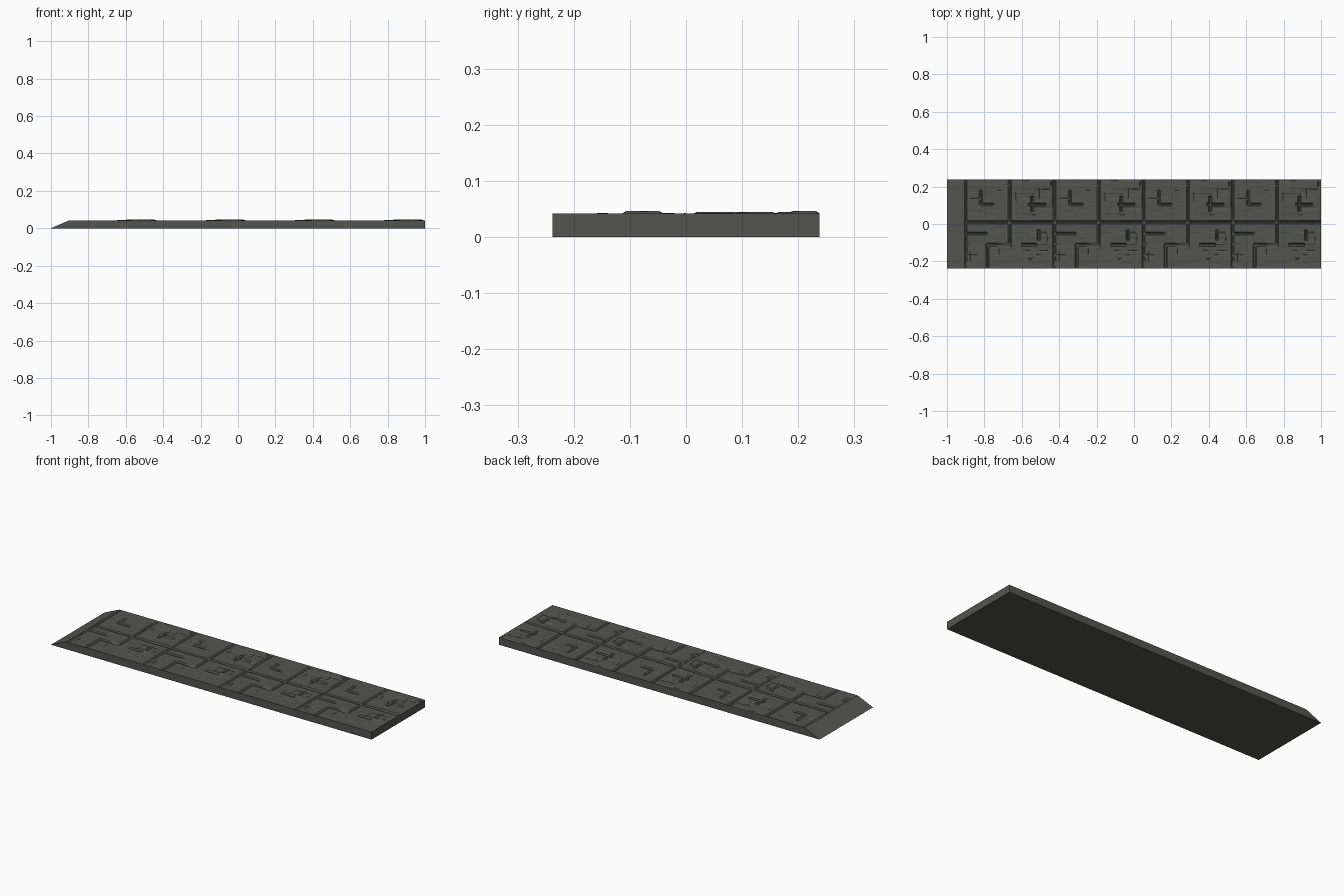
import bpy, bmesh, random

if "Cube" in bpy.data.objects:
    bpy.data.objects.remove(bpy.data.objects["Cube"])

random.seed(7)
N, TILES = 80, 4                 # cells per square tile, tiles along the slab
X0, X1, HALF_Y, RIM = -0.905, 1.0, 0.238, 0.042

stone = bpy.data.materials.new("dark stone")
stone.diffuse_color = (0.088, 0.088, 0.079, 1)
stone.use_nodes = True
stone.node_tree.nodes["Principled BSDF"].inputs["Base Color"].default_value = stone.diffuse_color

# Carved tile: rectangles (u0, v0, u1, v1, height in mm), v measured from the back
plates = [(41, 0, 79, 38, 42), (44, 3, 62, 12, 44), (52, 1, 77, 8, 46), (60, 14, 77, 24, 44),
          (46, 18, 59, 30, 44), (62, 27, 78, 37, 44), (41, 39, 79, 60, 42),
          (58, 48, 74, 58, 46), (46, 62, 60, 72, 42)]
grooves = [(0, 38, 80, 39), (40, 0, 41, 58), (20, 58, 41, 59), (20, 58, 21, 80),
           (0, 48, 20, 49), (0, 0, 1, 80), (14, 10, 15, 22), (14, 22, 26, 23),
           (58, 22, 72, 23), (60, 16, 61, 28), (52, 58, 64, 59), (66, 46, 67, 54)]
H = [[0.041] * (N + 1) for _ in range(N + 1)]


def stamp(u0, v0, u1, v1, f):
    for u in range(max(u0, 0), min(u1, N) + 1):
        for v in range(max(v0, 0), min(v1, N) + 1):
            H[u][v] = f(H[u][v])


for *r, h in plates:
    stamp(*r, lambda z, h=h: h / 1000)
# weathered slivers and short chiselled lines
for i in range(110):
    u, v = random.randrange(N), random.randrange(N)
    d = random.choice((-0.0008, -0.0005, 0.0004))
    stamp(u, v, u + random.randint(3, 10), v + random.randint(0, 3), lambda z: z + d)
for i in range(14):
    u, v, n = random.randrange(N), random.randrange(N), random.randint(4, 9)
    w, t = (n, 0) if i % 3 else (0, n)
    stamp(u, v, u + w, v + t, lambda z: z - 0.003)
for r in grooves:
    stamp(*r, lambda z: 0.036)

# Paving surface: the tile repeated along the slab, with a level outer rim
bm = bmesh.new()
nx = N * TILES
grid = []
for i in range(nx + 1):
    row = []
    for j in range(N + 1):
        edge = i in (0, nx) or j in (0, N)
        z = RIM if edge else min(H[i % N][j], 0.047)
        row.append(bm.verts.new((X0 + (X1 - X0) * i / nx, HALF_Y - 2 * HALF_Y * j / N, z)))
    grid.append(row)
for i in range(nx):
    for j in range(N):
        bm.faces.new((grid[i][j], grid[i][j + 1], grid[i + 1][j + 1], grid[i + 1][j]))

# Side walls down to the ground, the left end sloping out as a ramp
rim = [e for e in bm.edges if e.is_boundary]
out = bmesh.ops.extrude_edge_only(bm, edges=rim)["geom"]
for v in (g for g in out if isinstance(g, bmesh.types.BMVert)):
    v.co.z = 0
    if v.co.x < X0 + 0.001:
        v.co.x = -1
# Flat underside, then merge coplanar faces
bmesh.ops.holes_fill(bm, edges=[e for e in bm.edges if e.is_boundary], sides=0)
bmesh.ops.dissolve_limit(bm, angle_limit=0.005, verts=bm.verts[:], edges=bm.edges[:])
bmesh.ops.triangulate(bm, faces=[f for f in bm.faces if len(f.verts) > 4])
bmesh.ops.recalc_face_normals(bm, faces=bm.faces[:])

mesh = bpy.data.meshes.new("stone_slab")
bm.to_mesh(mesh)
bm.free()
mesh.materials.append(stone)
slab = bpy.data.objects.new("stone_slab", mesh)
bpy.context.collection.objects.link(slab)
